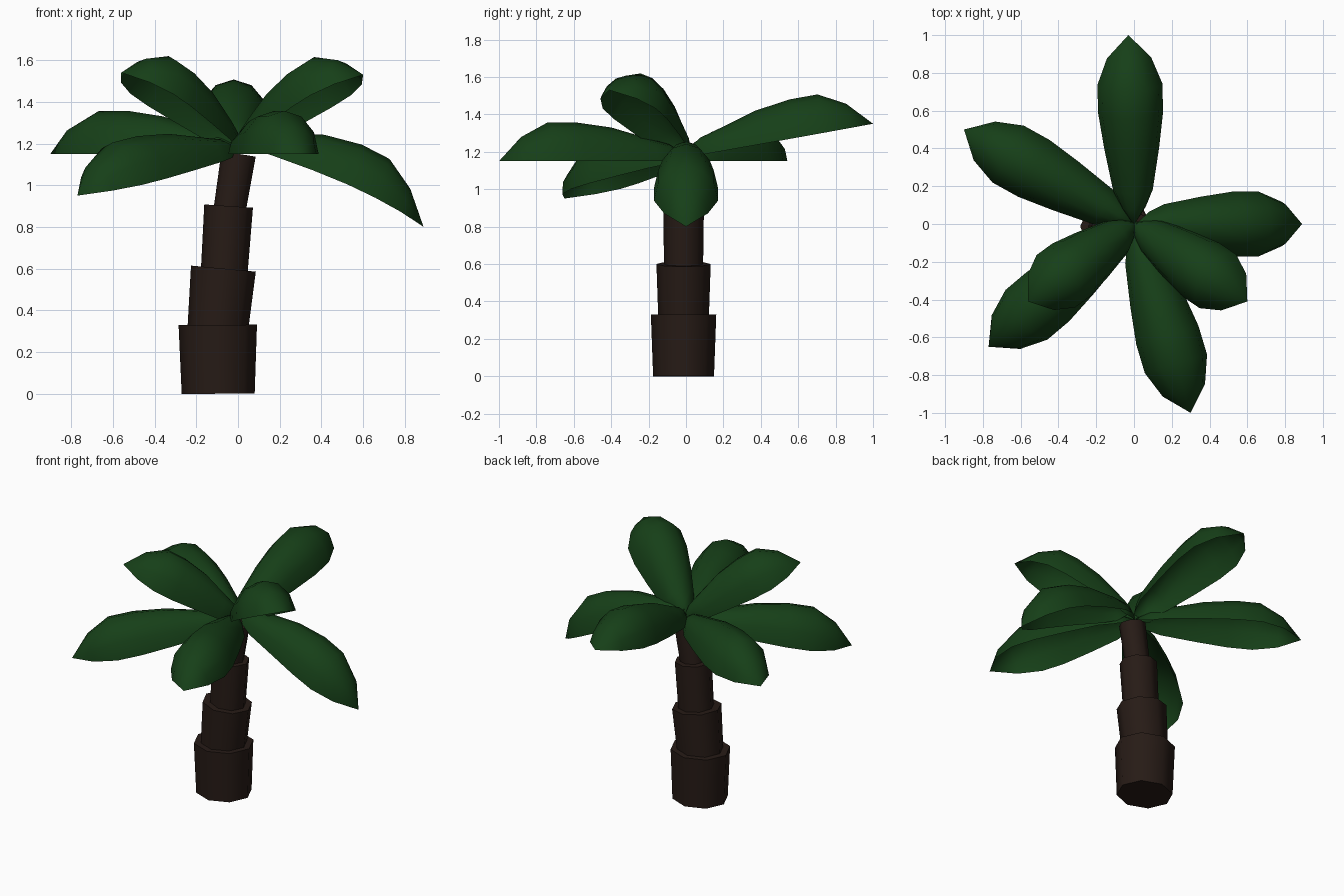
import bpy, bmesh
from math import sin, cos, pi, radians, atan2, hypot
from mathutils import Matrix, Vector

if "Cube" in bpy.data.objects:
    bpy.data.objects.remove(bpy.data.objects["Cube"])


def material(name, rgb):
    m = bpy.data.materials.new(name)
    m.diffuse_color = (*rgb, 1)
    m.use_nodes = True
    m.node_tree.nodes["Principled BSDF"].inputs["Base Color"].default_value = m.diffuse_color
    return m


bark = material("bark", (0.02, 0.011, 0.008))
green = material("leaf_green", (0.008, 0.05, 0.009))


def finish(bm, name, mat, angle):
    bmesh.ops.recalc_face_normals(bm, faces=bm.faces)
    me = bpy.data.meshes.new(name)
    bm.to_mesh(me)
    bm.free()
    me.materials.append(mat)
    ob = bpy.data.objects.new(name, me)
    bpy.context.collection.objects.link(ob)
    bpy.ops.object.select_all(action='DESELECT')
    ob.select_set(True)
    bpy.context.view_layer.objects.active = ob
    bpy.ops.object.shade_smooth_by_angle(angle=radians(angle))
    return ob


# Trunk: stacked, leaning, flared eight-sided segments
def trunk_segment(name, x0, z0, r0, x1, z1, r1):
    a, b = Vector((x0, -0.013, z0)), Vector((x1, -0.013, z1))
    bm = bmesh.new()
    bmesh.ops.create_cone(bm, cap_ends=True, segments=8, radius1=r0, radius2=r1,
                          depth=(b - a).length)
    bm.transform(Matrix.Translation((a + b) / 2)
                 @ Matrix.Rotation(atan2(x1 - x0, z1 - z0), 4, 'Y')
                 @ Matrix.Diagonal((1, 0.93, 1, 1)))
    finish(bm, name, bark, 50)


trunk_segment("trunk_base", -0.095, 0.0, 0.175, -0.097, 0.33, 0.188)
trunk_segment("trunk_lower", -0.098, 0.30, 0.145, -0.07, 0.60, 0.156)
trunk_segment("trunk_middle", -0.067, 0.57, 0.112, -0.045, 0.90, 0.117)
trunk_segment("trunk_top", -0.042, 0.87, 0.077, 0.003, 1.15, 0.083)

# Leaf: arched open shell; stations are (fraction of length, half width, height)
STATIONS = [(0.09, 0.065, 0.09), (0.18, 0.105, 0.115), (0.40, 0.145, 0.18),
            (0.59, 0.172, 0.207), (0.74, 0.172, 0.207), (0.88, 0.117, 0.13)]
ARC = 6


def leaf(name, tip, base_z=1.15, droop=0.0):
    tx, ty, tz = tip
    rise = tz + droop - base_z
    flat = hypot(tx, ty)
    length = hypot(flat, rise)
    bm = bmesh.new()
    root = bm.verts.new((0, 0, 0.03))
    rows = []
    for t, w, h in STATIONS:
        rows.append([bm.verts.new((t * length, w * cos(pi * i / ARC), h * sin(pi * i / ARC)))
                     for i in range(ARC + 1)])
    end = bm.verts.new((length, 0, 0))
    for i in range(ARC):
        bm.faces.new((root, rows[0][i], rows[0][i + 1]))
        for p, q in zip(rows, rows[1:]):
            bm.faces.new((p[i], q[i], q[i + 1], p[i + 1]))
        bm.faces.new((rows[-1][i], end, rows[-1][i + 1]))
    # pitch and turn the leaf toward its tip, then bend the outer part down
    bm.transform(Matrix.Translation((0, 0, base_z))
                 @ Matrix.Rotation(atan2(ty, tx), 4, 'Z')
                 @ Matrix.Rotation(-atan2(rise, flat), 4, 'Y'))
    for v in bm.verts:
        v.co.z -= droop * (hypot(v.co.x, v.co.y) / flat) ** 4
    finish(bm, name, green, 60)


leaf("leaf_right", (0.89, 0.0, 0.80), 1.20, 0.09)
leaf("leaf_front", (0.30, -1.0, 1.15))
leaf("leaf_front_left_low", (-0.77, -0.65, 0.95))
leaf("leaf_front_left_high", (-0.56, -0.41, 1.54))
leaf("leaf_front_right_high", (0.60, -0.41, 1.53))
leaf("leaf_back_left", (-0.90, 0.50, 1.15))
leaf("leaf_back", (-0.03, 1.0, 1.35), 1.17)
